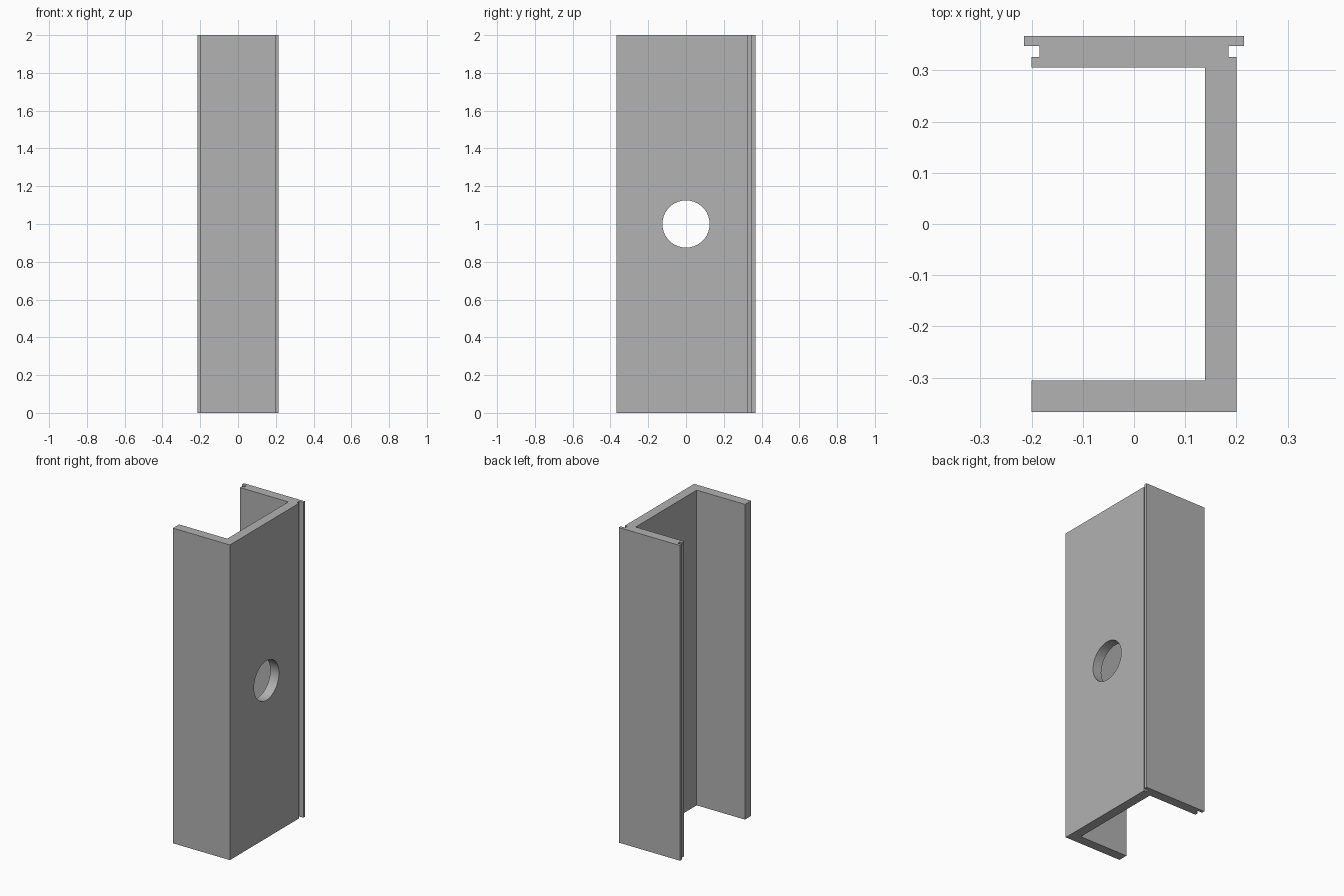
import bpy
import bmesh
import math
from mathutils import Matrix

cube = bpy.data.objects.get("Cube")
if cube:
    bpy.data.objects.remove(cube, do_unlink=True)

HEIGHT = 2.0
HALF_DEPTH = 0.367
WALL = 0.061
SIDE = 0.2
LIP = 0.215
GROOVE = 0.185
LIP_Y, GROOVE_Y = 0.348, 0.326
INNER_X, INNER_Y = SIDE - WALL, HALF_DEPTH - WALL
HOLE_RADIUS = 0.125

# Plain grey metal
grey = bpy.data.materials.new("grey metal")
grey.use_nodes = True
colour = (0.445, 0.445, 0.445, 1)
grey.diffuse_color = colour
grey.node_tree.nodes["Principled BSDF"].inputs["Base Color"].default_value = colour


def add_object(name, bm):
    bmesh.ops.recalc_face_normals(bm, faces=bm.faces)
    mesh = bpy.data.meshes.new(name)
    bm.to_mesh(mesh)
    bm.free()
    mesh.materials.append(grey)
    obj = bpy.data.objects.new(name, mesh)
    bpy.context.collection.objects.link(obj)
    return obj


# Channel section, with a grooved lip along the back flange
profile = [
    (-SIDE, -HALF_DEPTH), (SIDE, -HALF_DEPTH),
    (SIDE, GROOVE_Y), (GROOVE, GROOVE_Y), (GROOVE, LIP_Y), (LIP, LIP_Y),
    (LIP, HALF_DEPTH), (-LIP, HALF_DEPTH),
    (-LIP, LIP_Y), (-GROOVE, LIP_Y), (-GROOVE, GROOVE_Y), (-SIDE, GROOVE_Y),
    (-SIDE, INNER_Y), (INNER_X, INNER_Y),
    (INNER_X, -INNER_Y), (-SIDE, -INNER_Y),
]
bm = bmesh.new()
base = bm.faces.new([bm.verts.new((x, y, 0)) for x, y in profile])
top = bmesh.ops.extrude_face_region(bm, geom=[base], use_keep_orig=True)
bmesh.ops.translate(
    bm, vec=(0, 0, HEIGHT),
    verts=[g for g in top["geom"] if isinstance(g, bmesh.types.BMVert)])
channel = add_object("channel", bm)

# Round hole through the web
bm = bmesh.new()
bmesh.ops.create_cone(
    bm, cap_ends=True, segments=64, radius1=HOLE_RADIUS, radius2=HOLE_RADIUS,
    depth=WALL * 3,
    matrix=Matrix.Translation((SIDE - WALL / 2, 0, HEIGHT / 2))
    @ Matrix.Rotation(math.pi / 2, 4, 'Y'))
cutter = add_object("hole_cutter", bm)
cutter.hide_render = True

cut = channel.modifiers.new("hole", 'BOOLEAN')
cut.operation = 'DIFFERENCE'
cut.solver = 'EXACT'
cut.object = cutter

bpy.ops.object.select_all(action='DESELECT')
channel.select_set(True)
bpy.context.view_layer.objects.active = channel
bpy.ops.object.modifier_apply(modifier=cut.name)
bpy.data.objects.remove(cutter, do_unlink=True)
bpy.ops.object.shade_smooth_by_angle(angle=math.radians(30))
